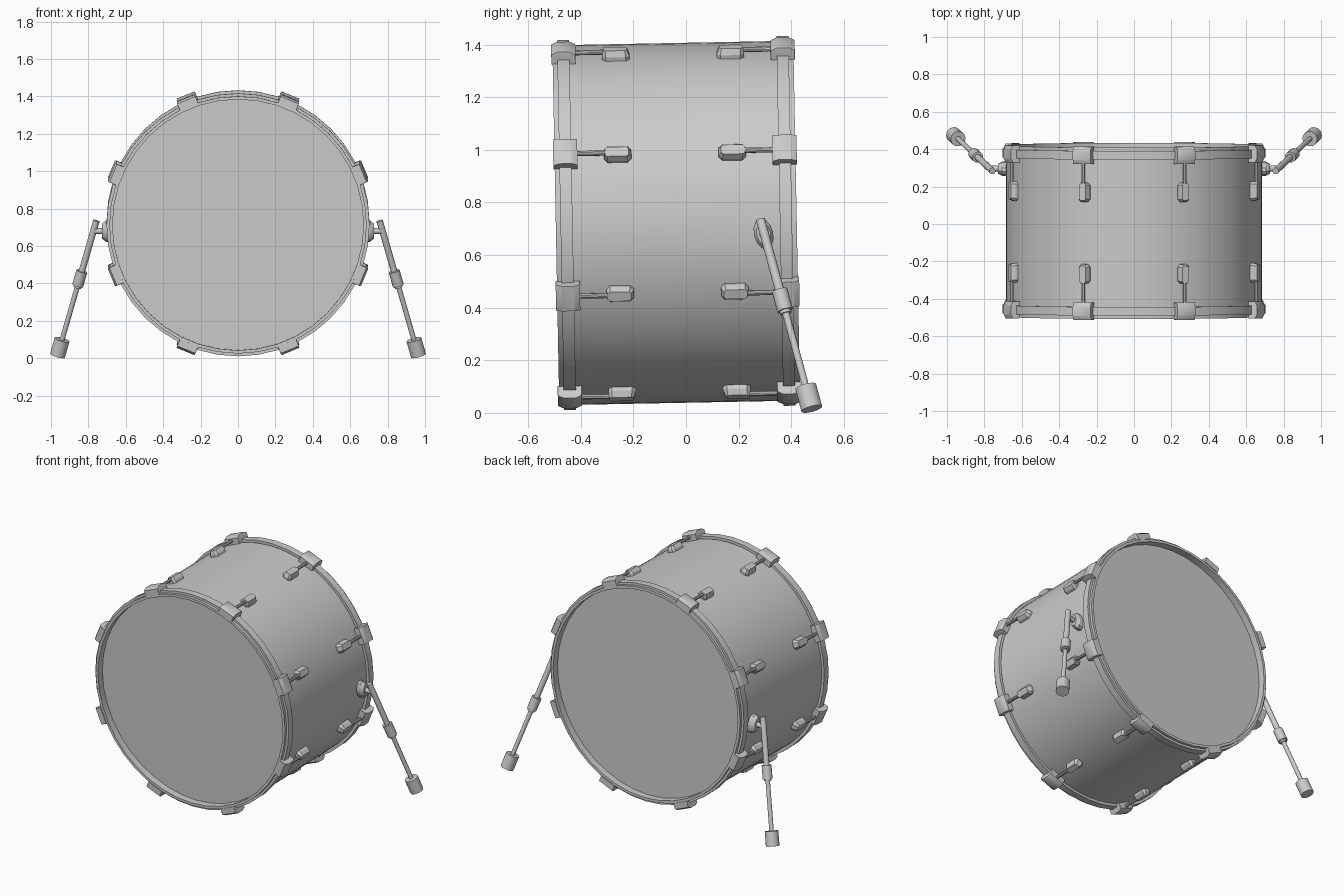
import bpy, bmesh, math
from mathutils import Matrix, Vector

if "Cube" in bpy.data.objects:
    bpy.data.objects.remove(bpy.data.objects["Cube"])

# Drum body frame: axis along y, slightly pitched forward
BODY = Matrix.Translation((0, -0.037, 0.722)) @ Matrix.Rotation(math.radians(1.1), 4, 'X')


def finish(name, bm, matrix=Matrix(), smooth=30):
    bmesh.ops.transform(bm, matrix=matrix, verts=bm.verts)
    bmesh.ops.recalc_face_normals(bm, faces=bm.faces)
    me = bpy.data.meshes.new(name)
    bm.to_mesh(me)
    bm.free()
    ob = bpy.data.objects.new(name, me)
    bpy.context.collection.objects.link(ob)
    if smooth:
        bpy.ops.object.select_all(action='DESELECT')
        ob.select_set(True)
        bpy.context.view_layer.objects.active = ob
        bpy.ops.object.shade_smooth_by_angle(angle=math.radians(smooth))
    return ob


def lathe(name, profile, n, closed=False, smooth=30):
    """Spin an (r, y) profile about the drum axis."""
    bm = bmesh.new()
    rings = []
    for r, y in profile:
        if r == 0:
            rings.append([bm.verts.new((0, y, 0))] * n)
        else:
            rings.append([bm.verts.new((r * math.sin(math.tau * i / n), y,
                                        r * math.cos(math.tau * i / n))) for i in range(n)])
    pairs = list(zip(rings, rings[1:]))
    if closed:
        pairs.append((rings[-1], rings[0]))
    for a, b in pairs:
        for i in range(n):
            j = (i + 1) % n
            bm.faces.new(list(dict.fromkeys((a[i], a[j], b[j], b[i]))))
    return finish(name, bm, BODY, smooth)


def loft(bm, sections):
    """Box-like solid from (half_x, y0, y1, z, corner_cut) rectangles."""
    rings = []
    for hx, y0, y1, z, c in sections:
        pts = [(-hx + c, y0), (hx - c, y0), (hx, y0 + c), (hx, y1 - c),
               (hx - c, y1), (-hx + c, y1), (-hx, y1 - c), (-hx, y0 + c)]
        rings.append([bm.verts.new((x, y, z)) for x, y in pts])
    for a, b in zip(rings, rings[1:]):
        for i in range(8):
            j = (i + 1) % 8
            bm.faces.new((a[i], a[j], b[j], b[i]))
    bm.faces.new(rings[0])
    bm.faces.new(rings[-1])


def rod(bm, p, q, r1, r2=None, n=16):
    p, q = Vector(p), Vector(q)
    d = q - p
    m = Matrix.Translation((p + q) / 2) @ d.to_track_quat('Z', 'Y').to_matrix().to_4x4()
    bmesh.ops.create_cone(bm, cap_ends=True, segments=n, radius1=r1,
                          radius2=r1 if r2 is None else r2, depth=d.length, matrix=m)


# Shell
lathe("shell", [(0.684, -0.41), (0.684, 0.41)], 64)

for side, s in (("front", -1), ("back", 1)):
    # Recessed drum head and hoop
    lathe(side + "_head", [(0, s * 0.412), (0.685, s * 0.412)], 40)
    lathe(side + "_hoop", [(r, s * y) for r, y in (
        (0.671, 0.458), (0.688, 0.458), (0.688, 0.440), (0.703, 0.440),
        (0.703, 0.394), (0.687, 0.394), (0.671, 0.405))], 40, True)

    # Eight claws, tension rods and lugs round the shell
    for k in range(8):
        turn = BODY @ Matrix.Rotation(math.radians(22.5 + 45 * k), 4, 'Y')
        if s < 0:
            turn = turn @ Matrix.Rotation(math.pi, 4, 'Z')
        bm = bmesh.new()
        loft(bm, [(0.053, 0.371, 0.463, 0.684, 0.001), (0.053, 0.371, 0.463, 0.722, 0.001),
                  (0.051, 0.392, 0.442, 0.733, 0.001)])
        finish(f"{side}_claw_{k + 1}", bm, turn, 32)

        bm = bmesh.new()
        rod(bm, (0, 0.2, 0.708), (0, 0.42, 0.708), 0.01, n=10)
        finish(f"{side}_tension_rod_{k + 1}", bm, turn)

        bm = bmesh.new()
        loft(bm, [(0.03, 0.166, 0.27, 0.675, 0.014), (0.03, 0.166, 0.27, 0.698, 0.014),
                  (0.019, 0.176, 0.266, 0.721, 0.008)])
        finish(f"{side}_lug_{k + 1}", bm, turn, 0)

# Spurs: bracket, leg, collar and foot on each side
for side, s in (("left", -1), ("right", 1)):
    top = Vector((s * 0.757, 0.283, 0.735))
    foot = Vector((s * 0.953, 0.467, 0.056))
    d = (foot - top).normalized()

    # Bracket plate, tapered and tilted along the leg, with pivot
    bm = bmesh.new()
    place = (Matrix.Translation((0, 0.295, 0.68)) @ Matrix.Rotation(math.radians(14), 4, 'X')
             @ Matrix.Diagonal((1, 0.62, 1, 1)))
    rod(bm, (s * 0.67, 0, 0), (s * 0.705, 0, 0), 0.059, n=12)
    rod(bm, (s * 0.705, 0, 0), (s * 0.726, 0, 0), 0.059, 0.042, n=12)
    bmesh.ops.transform(bm, matrix=place, verts=bm.verts)
    rod(bm, (s * 0.72, 0.295, 0.68), (s * 0.775, 0.297, 0.68), 0.016)
    finish(side + "_spur_bracket", bm)

    bm = bmesh.new()
    rod(bm, top, top + d * 0.33, 0.0175)
    rod(bm, top + d * 0.28, foot, 0.0135)
    finish(side + "_spur_leg", bm)

    bm = bmesh.new()
    rod(bm, top + d * 0.29, top + d * 0.372, 0.03)
    rod(bm, top + d * 0.372, top + d * 0.384, 0.022)
    finish(side + "_spur_collar", bm)

    bm = bmesh.new()
    rod(bm, foot - d * 0.047, foot + d * 0.044, 0.041, n=20)
    finish(side + "_spur_foot", bm)
